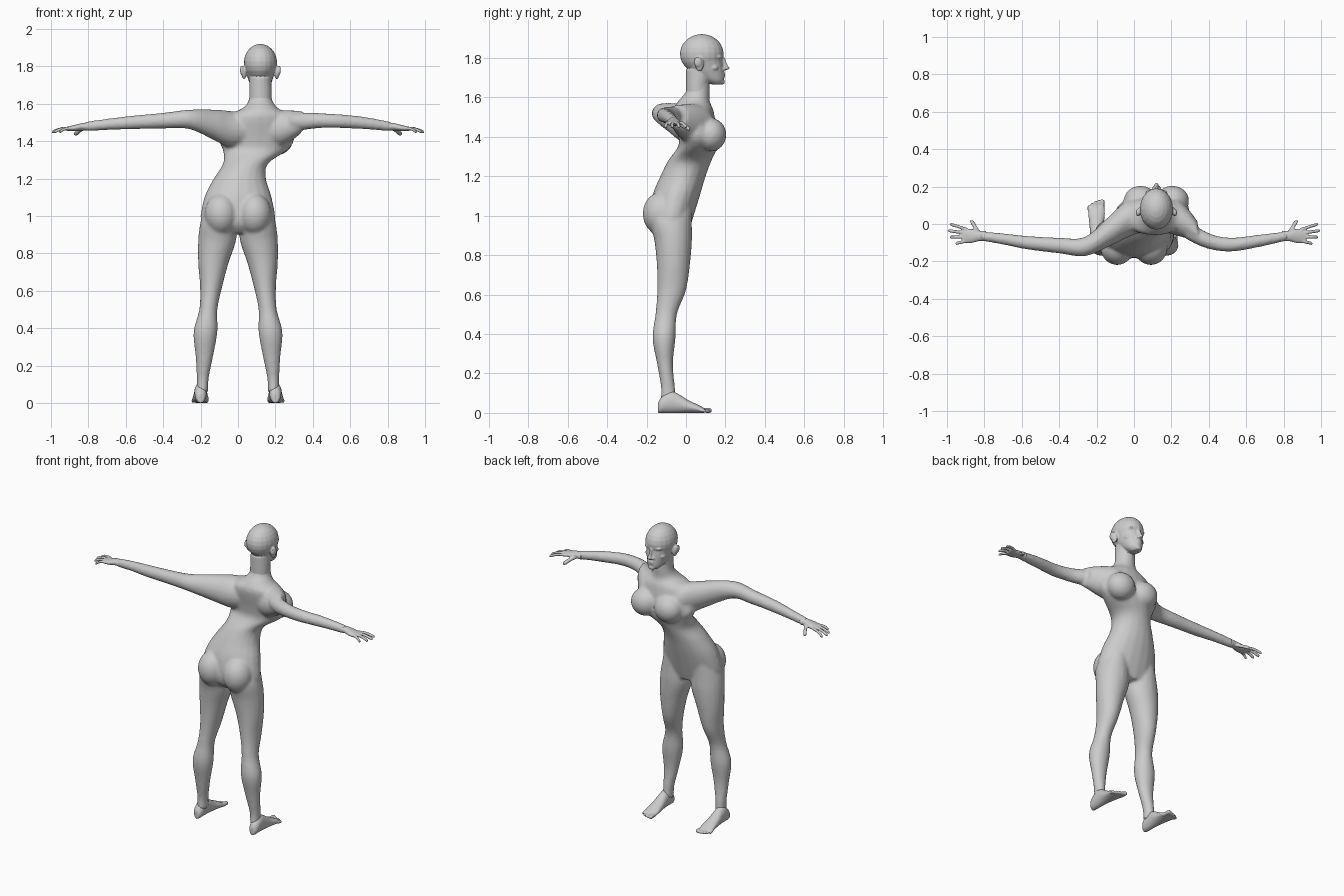
import bpy, bmesh, math
from mathutils import Vector

cube = bpy.data.objects.get("Cube")
if cube:
    bpy.data.objects.remove(cube)

skin = bpy.data.materials.new("plain grey")
skin.use_nodes = True
grey = (.6, .6, .6, 1)
skin.diffuse_color = grey
skin.node_tree.nodes["Principled BSDF"].inputs["Base Color"].default_value = grey


def spline(before, start, end, after, t):
    """Smooth blend between start and end, guided by their neighbours."""
    result = []
    for a, b, c, d in zip(before, start, end, after):
        slope_in, slope_out = (c - a) / 2, (d - b) / 2
        ease = t * t * (3 - 2 * t)
        bend = slope_in * t * (1 - t) ** 2 - slope_out * t * t * (1 - t)
        result.append(b + (c - b) * ease + bend)
    return result


def loft(bm, axis, rings, mirror=1, segments=20, steps=4):
    """Closed smooth tube; each ring is x, y, z and its two radii across the axis."""
    rows, last = [], len(rings) - 1
    for i in range(last):
        group = [rings[min(max(k, 0), last)] for k in range(i - 1, i + 3)]
        rows += [spline(*group, step / steps) for step in range(steps)]
    rows.append(rings[-1])
    across, along = [k for k in range(3) if k != axis]
    loops = []
    for x, y, z, radius_a, radius_b in rows:
        loop = []
        for k in range(segments):
            angle = math.tau * k / segments
            point = [x, y, z]
            point[across] += radius_a * math.cos(angle)
            point[along] += radius_b * math.sin(angle)
            point[0] *= mirror
            loop.append(bm.verts.new(point))
        loops.append(loop)
    for low, high in zip(loops, loops[1:]):
        for k in range(segments):
            following = (k + 1) % segments
            bm.faces.new((low[k], low[following], high[following], high[k]))
    bm.faces.new(loops[0])
    bm.faces.new(loops[-1])


def spans(rows):
    """Upright rings from height, right, left, back and front limits."""
    return [((right + left) / 2, (back + front) / 2, height,
             (left - right) / 2, (front - back) / 2)
            for height, right, left, back, front in rows]


def even(rows):
    """Upright symmetric rings from height, half width, back and front limits."""
    return spans([(height, -half, half, back, front) for height, half, back, front in rows])


def round_rings(rows):
    """Round rings from x, y, z and radius."""
    return [(x, y, z, radius, radius) for x, y, z, radius in rows]


def blob(bm, centre, radii):
    """Ellipsoid stacked from rings."""
    x, y, z = centre
    wide, deep, tall = radii
    count = 12
    angles = [math.pi * (k + .3) / count - math.pi / 2 for k in range(count)]
    loft(bm, 2, [(x, y, z + tall * math.sin(a), wide * math.cos(a), deep * math.cos(a))
                 for a in angles + [-angles[0]]], steps=1)


def digit(bm, axis, points, radius, mirror):
    """Finger or toe: tube through the points with a rounded tip."""
    *start, tip = [Vector(p) for p in points]
    pad = start[-1].lerp(tip, .85)
    rings = [(*p, radius) for p in (*start, pad)] + [(*tip, radius / 2)]
    loft(bm, axis, round_rings(rings), mirror, segments=10, steps=3)


def finish(bm, name, voxel, smoothing):
    """Fuse overlapping volumes into one smooth skin."""
    bmesh.ops.recalc_face_normals(bm, faces=bm.faces)
    mesh = bpy.data.meshes.new(name)
    bm.to_mesh(mesh)
    bm.free()
    mesh.materials.append(skin)
    obj = bpy.data.objects.new(name, mesh)
    bpy.context.collection.objects.link(obj)
    fuse = obj.modifiers.new("fuse", "REMESH")
    fuse.mode = "VOXEL"
    fuse.voxel_size = voxel
    fuse.use_smooth_shade = True
    relax = obj.modifiers.new("relax", "SMOOTH")
    relax.factor = .5
    relax.iterations = smoothing


# Torso and neck, leaning forward and sideways
body = bmesh.new()
loft(body, 2, spans([
    (.91, -.15, .15, -.14, .01), (.97, -.2, .2, -.18, .03), (1.1, -.18, .18, -.17, .07),
    (1.2, -.13, .15, -.13, .1), (1.28, -.08, .16, -.09, .13), (1.35, -.08, .26, -.04, .16),
    (1.41, -.1, .3, -.04, .16), (1.53, -.06, .28, -.06, .14), (1.58, .03, .21, -.04, .12),
    (1.63, .06, .18, 0, .12), (1.7, .06, .18, 0, .12)]))
for x in (.035, .205):
    blob(body, (x, .125, 1.41), (.09, .08, .085))
for side in (-1, 1):
    blob(body, (side * .09, -.125, 1.01), (.09, .095, .11))

# Arms swept back; the left shoulder ends in a step around its arm
wrist_y, wrist_z = -.064, 1.478
loft(body, 0, round_rings([
    (-.82, wrist_y, wrist_z, .025), (-.7, -.08, 1.49, .03), (-.57, -.1, 1.5, .036),
    (-.4, -.115, 1.51, .042), (-.26, -.12, 1.517, .052), (-.12, -.03, 1.485, .084),
    (-.03, .03, 1.46, .1), (.08, .05, 1.46, .08)]))
loft(body, 0, round_rings([
    (.13, .05, 1.46, .08), (.22, .04, 1.465, .1), (.29, 0, 1.485, .08),
    (.34, -.045, 1.503, .058)]))
loft(body, 0, round_rings([
    (.28, -.04, 1.505, .04), (.35, -.07, 1.507, .046), (.43, -.1, 1.51, .04),
    (.53, -.11, 1.508, .037), (.67, -.09, 1.498, .033), (.82, wrist_y, wrist_z, .025)]))

# Legs
for side in (-1, 1):
    loft(body, 2, spans([
        (.06, .16, .22, -.13, -.05), (.13, .157, .22, -.127, -.056),
        (.25, .133, .227, -.147, -.066), (.38, .11, .238, -.17, -.053),
        (.5, .11, .207, -.155, -.046), (.62, .085, .203, -.146, 0),
        (.75, .05, .213, -.148, .02), (.87, .01, .213, -.16, .03),
        (.97, .01, .2, -.18, .03), (1.05, .04, .17, -.15, .03)]), side)
finish(body, "body", .01, 4)

# Skull, jaw and neck, built about the head's own middle
head = bmesh.new()
blob(head, (0, .08, 1.82), (.089, .111, .1))
loft(head, 2, even([(1.665, .025, .13, .18), (1.685, .046, .085, .193), (1.72, .062, .035, .193),
                    (1.755, .073, 0, .19), (1.785, .08, -.01, .185), (1.83, .08, 0, .18)]))
loft(head, 2, even([(1.61, .06, 0, .115), (1.66, .06, 0, .115), (1.74, .06, 0, .14)]))

# Nose, lips and chin
loft(head, 2, even([(1.738, .012, .18, .206), (1.746, .014, .18, .221),
                    (1.765, .009, .17, .211), (1.8, .008, .17, .196)]))
for lip_height in (1.708, 1.719):
    blob(head, (0, .187, lip_height), (.022, .012, .006))
blob(head, (0, .183, 1.678), (.022, .014, .014))

# Nostrils, brows, eyes, cheeks and ears
for side in (-1, 1):
    blob(head, (side * .016, .19, 1.742), (.008, .011, .007))
    blob(head, (side * .034, .164, 1.804), (.027, .02, .008))
    blob(head, (side * .033, .155, 1.784), (.014, .018, .009))
    blob(head, (side * .046, .14, 1.75), (.023, .025, .018))
    blob(head, (side * .088, .068, 1.768), (.013, .022, .037))
    blob(head, (side * .1, .06, 1.779), (.009, .02, .026))
for vert in head.verts:
    vert.co.x += .12
finish(head, "head", .005, 2)

for side, label in ((1, "left"), (-1, "right")):
    # Palm
    hand = bmesh.new()
    loft(hand, 0, [(.79, wrist_y, wrist_z, .028, .023), (.83, wrist_y, wrist_z, .028, .02),
                   (.87, wrist_y, 1.471, .038, .017), (.92, wrist_y, 1.466, .036, .01)], side)
    # Four fanned fingers and a dropped thumb
    for k in range(4):
        reach = .105 - .01 * (k - 1) ** 2
        knuckle = Vector((.89, -.03 - .02 * k, 1.469))
        tip = knuckle + Vector((reach, .03 - .015 * k, -.02))
        middle = knuckle.lerp(tip, .5) + Vector((0, 0, .008))
        digit(hand, 0, [knuckle, middle, tip], .009, side)
    digit(hand, 1, [(.83, -.045, 1.468), (.85, -.015, 1.455), (.87, .02, 1.437)], .012, side)
    finish(hand, label + "_hand", .005, 2)

    # Foot from heel to ball, given as length position, height and half width
    foot = bmesh.new()
    foot_x = .2
    loft(foot, 1, [(foot_x, y, height / 2, half, height / 2) for y, height, half in (
        (-.143, .05, .016), (-.125, .08, .029), (-.085, .11, .033), (-.045, .1, .035),
        (.01, .066, .04), (.06, .042, .045), (.09, .026, .042))], side)
    # Toes, shorter towards the outside
    for k in range(5):
        x = foot_x - .03 + .0175 * k
        size = .009 if k else .0125
        tip = .13 - .002 * k * k
        digit(foot, 1, [(x, .07, .015), (x, .1, size), (x, tip, size)], size, side)
    finish(foot, label + "_foot", .005, 2)
